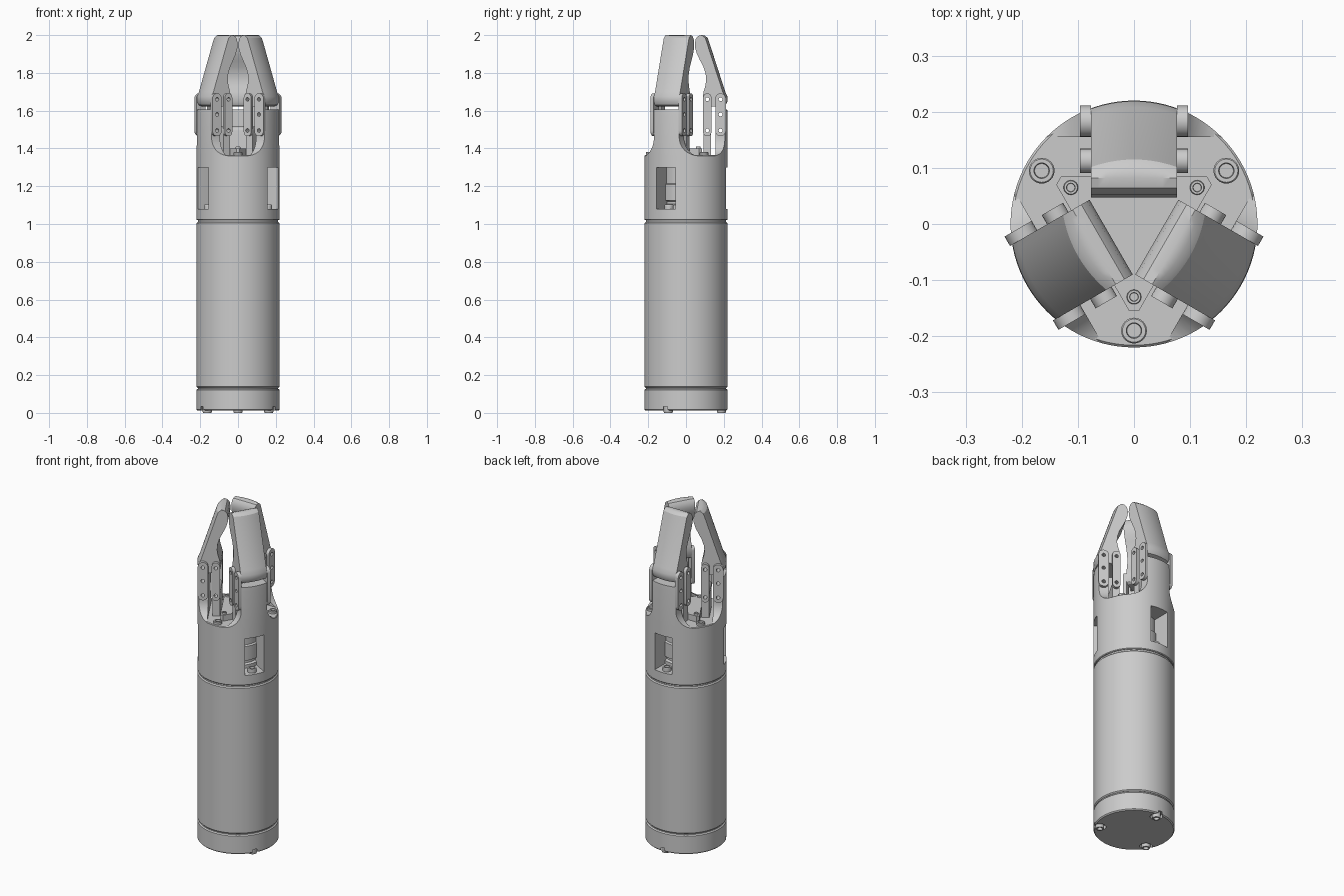
import bpy, bmesh
from math import sin, cos, pi, radians

if "Cube" in bpy.data.objects:
    bpy.data.objects.remove(bpy.data.objects["Cube"])

ANGLES = [radians(a) for a in (90, 210, 330)]    # fingers, windows, base bolts
GAPS = [radians(a) for a in (30, 150, 270)]      # openings between the fingers


def make(name, verts, faces):
    me = bpy.data.meshes.new(name)
    me.from_pydata(verts, [], faces)
    bm = bmesh.new()
    bm.from_mesh(me)
    bmesh.ops.remove_doubles(bm, verts=bm.verts, dist=1e-6)
    bmesh.ops.recalc_face_normals(bm, faces=bm.faces)
    bm.to_mesh(me)
    bm.free()
    ob = bpy.data.objects.new(name, me)
    bpy.context.collection.objects.link(ob)
    return ob


def loft(name, rings):
    """Skin a list of equal closed rings and cap both ends."""
    n = len(rings[0])
    verts = [p for r in rings for p in r]
    faces = [(k*n+i, k*n+(i+1) % n, (k+1)*n+(i+1) % n, (k+1)*n+i)
             for k in range(len(rings)-1) for i in range(n)]
    faces += [tuple(range(n)), tuple(range((len(rings)-1)*n, len(rings)*n))]
    return make(name, verts, faces)


def lathe(name, profile, seg=96, x=0, y=0):
    """Revolve (radius, z) points around a vertical axis."""
    return loft(name, [[(x+r*cos(2*pi*i/seg), y+r*sin(2*pi*i/seg), z) for i in range(seg)]
                       for r, z in profile])


def prism_s(name, pts, s0, s1):
    """(r, z) outline extruded sideways."""
    return loft(name, [[(r, s, z) for r, z in pts] for s in (s0, s1)])


def cut(ob, tool, op='DIFFERENCE', keep=False):
    m = ob.modifiers.new("cut", 'BOOLEAN')
    m.operation, m.object, m.solver = op, tool, 'EXACT'
    me = bpy.data.meshes.new_from_object(
        ob.evaluated_get(bpy.context.evaluated_depsgraph_get()))
    ob.modifiers.clear()
    ob.data = me
    if not keep:
        bpy.data.objects.remove(tool)


def box(x0, x1, y0, y1, z0, z1, name="cutter"):
    return prism_s(name, [(x0, z0), (x1, z0), (x1, z1), (x0, z1)], y0, y1)


def circle(cx, cz, r, n=20):
    return [(cx+r*cos(2*pi*i/n), cz+r*sin(2*pi*i/n)) for i in range(n)]


def stadium(cx, z0, z1, r, n=10):
    top = [(cx+r*cos(pi*i/n), z1-r+r*sin(pi*i/n)) for i in range(n+1)]
    return top + [(cx-r*cos(pi*i/n), z0+r-r*sin(pi*i/n)) for i in range(n+1)]


def screw(name, rad, x, y, z, h):
    """Socket-head screw; negative h points it down."""
    return lathe(name, [(rad, z), (rad, z+h*.85), (rad*.9, z+h), (rad*.6, z+h),
                        (rad*.55, z+h*.4)], 24, x, y)


def drum(name, z0, z1, r=.22, c=.006):
    return lathe(name, [(r-c, z0), (r, z0+c), (r, z1-c), (r-c, z1)])


# main housing
base = drum("base_cap", .012, .127)
drum("body_tube", .133, 1.01)
head = drum("gripper_head", 1.02, 1.365, c=.004)
lathe("seam_base", [(.212, .12), (.212, .14)])
lathe("seam_head", [(.212, 1.0), (.212, 1.03)])

# counterbored base bolts, head windows with screws
for a in ANGLES:
    x, y = .188*cos(a), .188*sin(a)
    cut(base, lathe("cutter", [(.034, -.02), (.034, .034)], 32, x, y))
    screw("base_bolt", .024, x, y, .036, -.036)
    w = box(.09, .3, -.057, .057, 1.08, 1.30)
    w.rotation_euler.z = a
    bpy.context.view_layer.update()
    cut(head, w)
    screw("window_screw", .024, .18*cos(a), .18*sin(a), 1.078, .024)
lathe("inner_coupling", [(.13, 1.07), (.13, 1.10), (.115, 1.105), (.115, 1.12), (.13, 1.125),
                         (.13, 1.21), (.12, 1.215), (.12, 1.31)])

# centre plate with screws, and the head screws
tri = []
for a in ANGLES:
    for s in (-.13, .13):
        tri.append((.085*cos(a)-s*sin(a), .085*sin(a)+s*cos(a)))
loft("centre_plate", [[(x, y, z) for x, y in tri] for z in (1.355, 1.40)])
for a in GAPS:
    screw("head_screw", .023, .19*cos(a), .19*sin(a), 1.36, .02)
    screw("plate_screw", .013, .13*cos(a), .13*sin(a), 1.395, .014)

# finger tower: flared wall trimmed to the round head
half = [(.077, 1.605), (.077, 1.46)]
half += [(.172-.095*cos(t), 1.46-.1*sin(t)) for t in [pi/2*i/10 for i in range(1, 11)]]
outline = half + [(-s, z) for s, z in reversed(half)]
tower = loft("finger_tower", [[(r, s, z) for s, z in outline] for r in (.155, .3)])
cut(tower, lathe("cutter", [(.22, 1.3), (.22, 1.58), (.212, 1.7)]), 'INTERSECT')

# finger: side outline lofted across its width with a rounded back
back = [(.19, 1.622), (.21, 1.63), (.219, 1.648), (.219, 1.675), (.208, 1.70),
        (.122, 1.965), (.115, 1.985), (.10, 1.997)]
grip = [(.082, 2.0), (.064, 1.995), (.052, 1.98), (.047, 1.955), (.049, 1.93), (.058, 1.90),
        (.075, 1.865), (.093, 1.83), (.104, 1.795), (.107, 1.76), (.102, 1.73), (.093, 1.70),
        (.09, 1.68), (.09, 1.645), (.097, 1.63), (.11, 1.622)]
rings = []
for i in range(13):
    s = -.077 + .154*i/12
    rings.append([(r-2.3*s*s, s, z) for r, z in back] + [(r, s, z) for r, z in grip])
finger = loft("finger", rings)

# inner drive lug and the four links
lug = prism_s("drive_lug", [(.092, 1.36), (.133, 1.36)]
              + stadium(.1125, 1.36, 1.515, .0205)[:11], -.076, .076)
parts = [tower, finger, lug]
for side in (-1, 1):
    for nm, cx, w in (("outer_link", .183, .028), ("inner_link", .1125, .022)):
        parts.append(prism_s(nm, stadium(cx, 1.465, 1.692, w), side*.0765, side*.096))

# pivot holes through links, finger and mounts
for r, z in ((.183, 1.66), (.183, 1.58), (.183, 1.495), (.1125, 1.66), (.1125, 1.495)):
    pin = prism_s("cutter", circle(r, z, .010), -.2, .2)
    for p in parts:
        low = z < 1.6
        if (p is finger and low) or (p is tower and not (low and r > .15)) \
                or (p is lug and not (z < 1.5 and r < .15)) \
                or (p.name.startswith("inner") and r > .15) \
                or (p.name.startswith("outer") and r < .15):
            continue
        cut(p, pin, keep=True)
    bpy.data.objects.remove(pin)

# repeat the finger assembly three times round the axis
for p in parts:
    p.rotation_euler.z = ANGLES[0]
    for a in ANGLES[1:]:
        q = p.copy()
        q.rotation_euler.z = a
        bpy.context.collection.objects.link(q)

# smooth shading with crisp edges
bpy.ops.object.select_all(action='SELECT')
bpy.context.view_layer.objects.active = base
bpy.ops.object.shade_smooth_by_angle(angle=radians(30))
